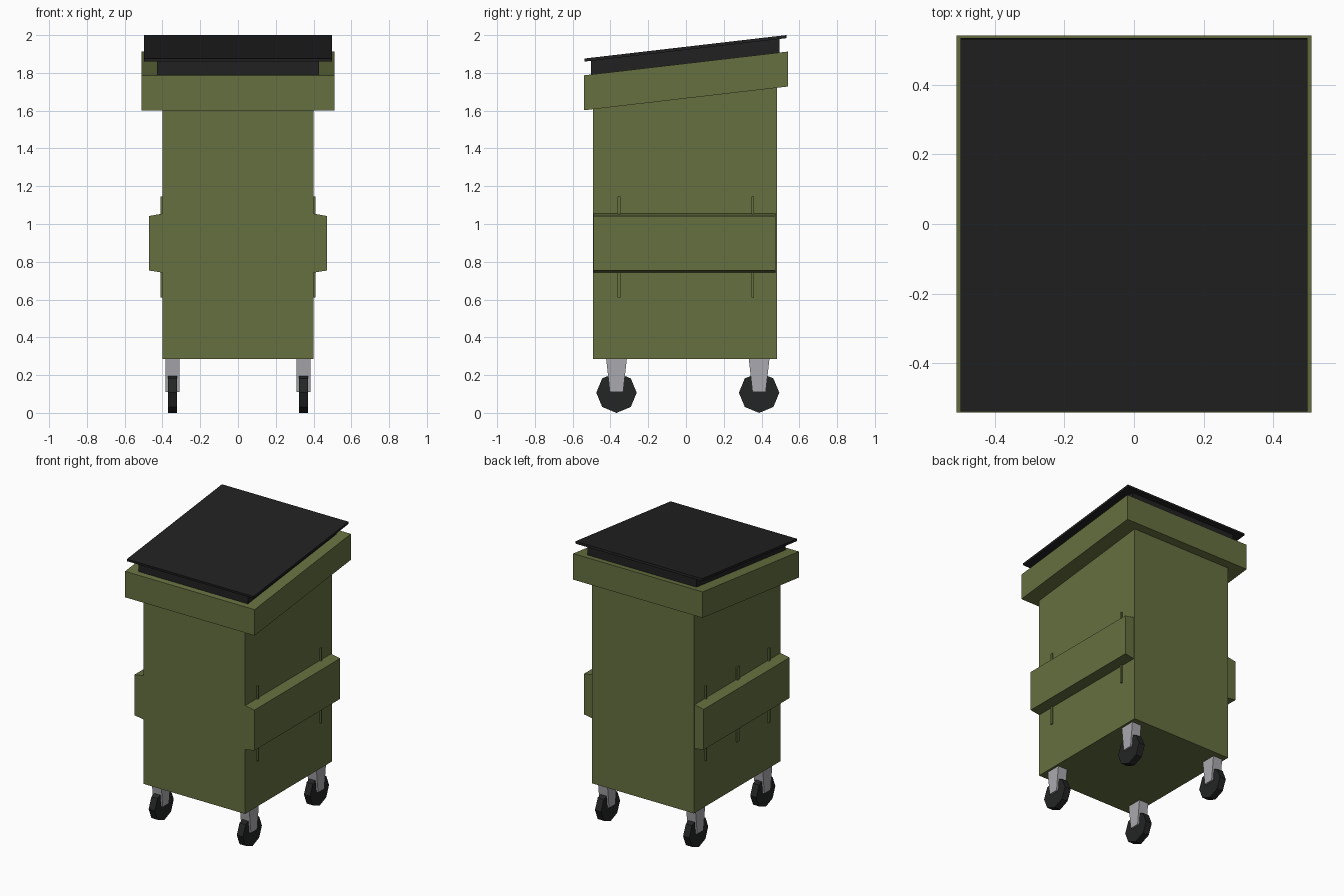
import bpy, bmesh, math

if "Cube" in bpy.data.objects:
    bpy.data.objects.remove(bpy.data.objects["Cube"])


def material(name, rgb):
    m = bpy.data.materials.new(name)
    m.diffuse_color = (*rgb, 1)
    m.use_nodes = True
    m.node_tree.nodes["Principled BSDF"].inputs["Base Color"].default_value = m.diffuse_color
    return m


GREEN = material("olive_green", (0.133, 0.162, 0.051))
BLACK = material("black_plastic", (0.0150, 0.0150, 0.0152))
GREY = material("light_grey_metal", (0.40, 0.40, 0.43))
RUBBER = material("dark_rubber", (0.017, 0.018, 0.018))


def prism(name, outline, axis, a, b, mat):
    """Extrude a 2D outline along x (outline = y,z) or y (outline = x,z)."""
    bm = bmesh.new()
    place = (lambda p, t: (t, p[0], p[1])) if axis == "x" else (lambda p, t: (p[0], t, p[1]))
    v0 = [bm.verts.new(place(p, a)) for p in outline]
    v1 = [bm.verts.new(place(p, b)) for p in outline]
    n = len(outline)
    bm.faces.new(v0)
    bm.faces.new(v1)
    for i in range(n):
        j = (i + 1) % n
        bm.faces.new((v0[i], v0[j], v1[j], v1[i]))
    bmesh.ops.recalc_face_normals(bm, faces=bm.faces)
    me = bpy.data.meshes.new(name)
    bm.to_mesh(me)
    bm.free()
    me.materials.append(mat)
    ob = bpy.data.objects.new(name, me)
    bpy.context.collection.objects.link(ob)
    return ob


def box(name, x0, x1, y0, y1, z0, z1, mat):
    return prism(name, [(y0, z0), (y1, z0), (y1, z1), (y0, z1)], "x", x0, x1, mat)


# Bin body, its top hidden inside the sloping rim
prism("bin_body", [(-0.492, 0.285), (0.483, 0.285), (0.483, 1.76), (-0.492, 1.65)],
      "x", -0.40, 0.40, GREEN)

# Sloping rim, lid base and lid
prism("rim", [(-0.541, 1.602), (0.541, 1.728), (0.541, 1.913), (-0.541, 1.787)],
      "x", -0.51, 0.51, GREEN)
prism("lid_base", [(-0.503, 1.76), (0.496, 1.88), (0.496, 1.985), (-0.503, 1.868)],
      "x", -0.43, 0.43, BLACK)
prism("lid", [(-0.536, 1.860), (0.533, 1.984), (0.531, 2.0), (-0.538, 1.876)],
      "x", -0.498, 0.498, BLACK)

for side, label in ((1, "right"), (-1, "left")):
    # Lifting pocket with slightly tapered top and bottom
    prism(f"{label}_lifting_pocket",
          [(side * 0.39, 0.741), (side * 0.472, 0.754), (side * 0.472, 1.042), (side * 0.39, 1.057)],
          "y", -0.491, 0.475, GREEN)

    # Thin vertical ribs behind the pocket; the left side has an extra middle one
    ribs = [(-0.355, 0.007), (0.354, 0.007)]
    if side < 0:
        ribs.append((-0.005, 0.015))
    for i, (y, h) in enumerate(ribs):
        box(f"{label}_rib_{i + 1}", side * 0.39, side * 0.41, y - h, y + h, 0.612, 1.145, GREEN)

    # Casters: tapered bracket and eight-sided wheel
    for y, end in ((-0.368, "front"), (0.387, "back")):
        x = side * 0.347
        prism(f"{end}_{label}_caster_bracket",
              [(y - 0.035, 0.11), (y + 0.035, 0.11), (y + 0.055, 0.29), (y - 0.055, 0.29)],
              "x", x - 0.037, x + 0.037, GREY)
        wheel = [(y + 0.107 * math.cos(k * math.pi / 4), 0.107 + 0.107 * math.sin(k * math.pi / 4))
                 for k in range(8)]
        prism(f"{end}_{label}_wheel", wheel, "x", x - 0.024, x + 0.024, RUBBER)
